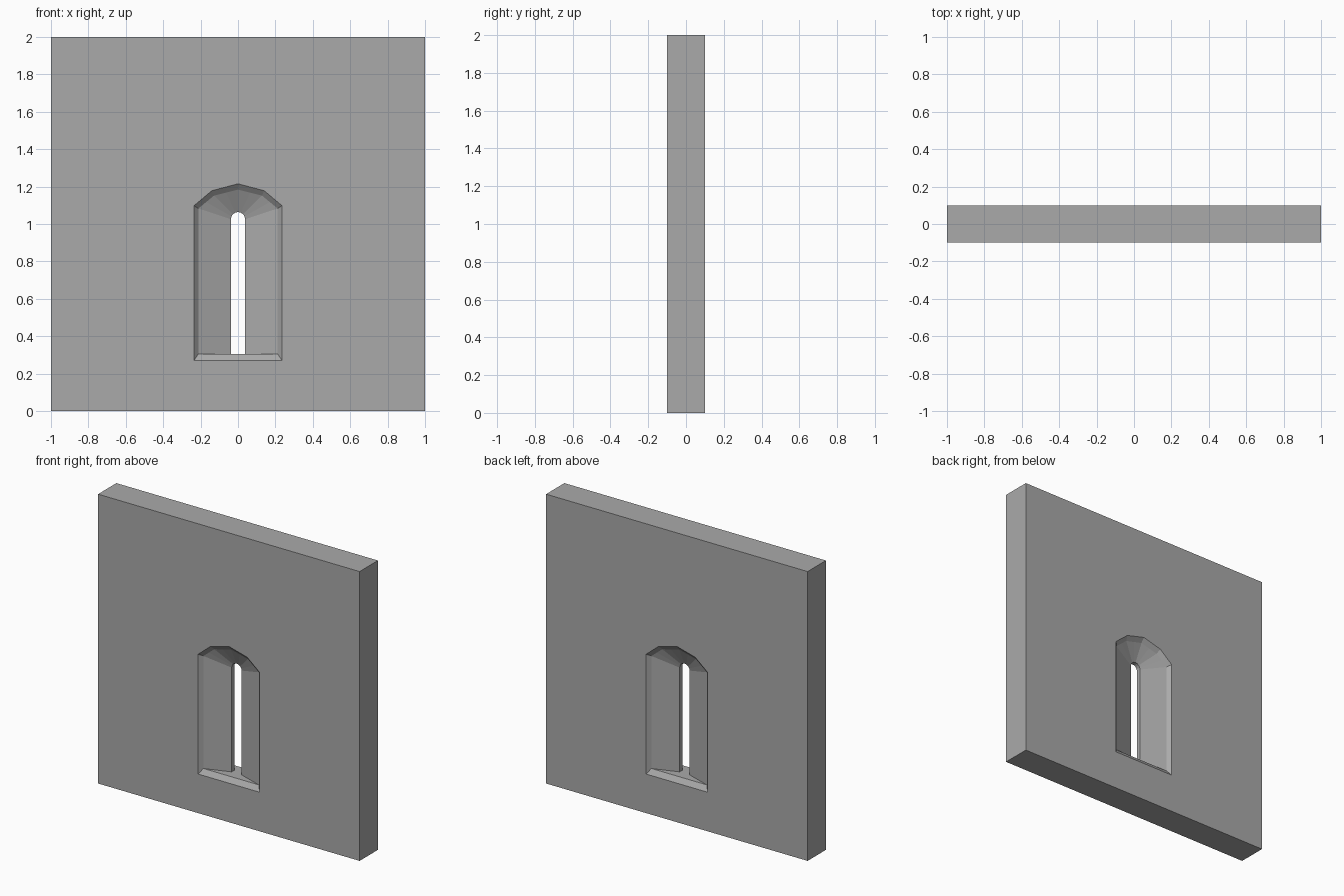
import bpy, bmesh, math

cube = bpy.data.objects.get("Cube")
if cube:
    bpy.data.objects.remove(cube, do_unlink=True)

stone = bpy.data.materials.new("grey stone")
stone.use_nodes = True
GREY = (0.4, 0.4, 0.4, 1)
stone.diffuse_color = GREY
stone.node_tree.nodes["Principled BSDF"].inputs["Base Color"].default_value = GREY


def outline(sill, half_arch):
    """Closed opening outline from half an arch, springing point to crown."""
    left = [(-x, z) for x, z in reversed(half_arch[:-1])]
    w = half_arch[0][0]
    return [(w, sill)] + half_arch + left + [(-w, sill)]


def faceted(a, b, c):
    """Half arch of two straight facets, each split at its middle."""
    mid = lambda p, q: ((p[0] + q[0]) / 2, (p[1] + q[1]) / 2)
    return [a, mid(a, b), b, mid(b, c), c]


# Opening outlines: wall face, chamfer end, narrow slit
mouth = outline(0.27, faceted((0.235, 1.098), (0.14, 1.178), (0, 1.215)))
splay = outline(0.305, faceted((0.212, 1.083), (0.128, 1.152), (0, 1.184)))
R = 0.038
round_arch = [(R * math.cos(i * math.pi / 8), 1.026 + R * math.sin(i * math.pi / 8))
              for i in range(5)]
slit = outline(0.305, round_arch)
block = [(1, 0), (1, 2), (-1, 2), (-1, 0)]

bm = bmesh.new()


def ring(points, y):
    return [bm.verts.new((x, y, z)) for x, z in points]


def loop_edges(verts):
    return [bm.edges.new((v, verts[i - 1])) for i, v in enumerate(verts)]


def loft(a, b):
    for i in range(len(a)):
        bm.faces.new((a[i - 1], a[i], b[i], b[i - 1]))


# Wall faces, front and back, each around the opening
outer, mouths = [], []
for y in (-0.1, 0.1):
    o, m = ring(block, y), ring(mouth, y)
    bmesh.ops.triangle_fill(bm, edges=loop_edges(o) + loop_edges(m),
                            use_beauty=True, normal=(0, y, 0))
    outer.append(o)
    mouths.append(m)

# Wall sides
loft(*outer)

# Chamfer, splay and slit, mirrored through the wall
rings = [mouths[0], ring(splay, -0.075), ring(slit, -0.015),
         ring(slit, 0.015), ring(splay, 0.075), mouths[1]]
for a, b in zip(rings, rings[1:]):
    loft(a, b)

bmesh.ops.recalc_face_normals(bm, faces=bm.faces[:])
mesh = bpy.data.meshes.new("wall_with_slit_window")
bm.to_mesh(mesh)
bm.free()
mesh.materials.append(stone)
wall = bpy.data.objects.new("wall_with_slit_window", mesh)
bpy.context.collection.objects.link(wall)
